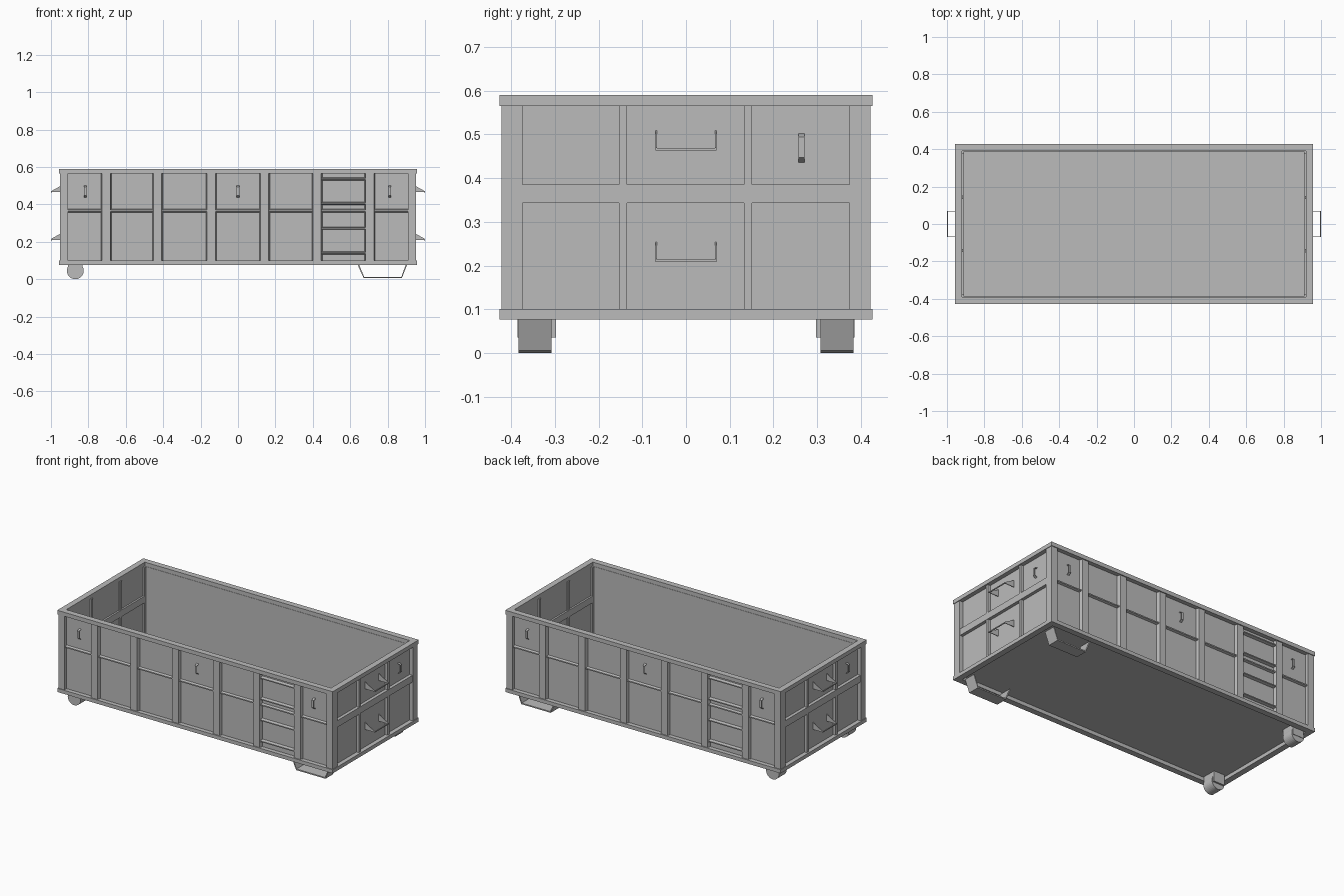
import bpy
import bmesh
import math
from mathutils import Vector

if "Cube" in bpy.data.objects:
    bpy.data.objects.remove(bpy.data.objects["Cube"], do_unlink=True)

GREY = (0.5, 0.5, 0.5, 1)
steel = bpy.data.materials.new("grey steel")
steel.use_nodes = True
steel.diffuse_color = GREY
steel.node_tree.nodes["Principled BSDF"].inputs["Base Color"].default_value = GREY


def add(name, bm, paired=False):
    """Make an object; paired parts get a copy turned half round the z axis."""
    bmesh.ops.recalc_face_normals(bm, faces=bm.faces)
    mesh = bpy.data.meshes.new(name)
    bm.to_mesh(mesh)
    bm.free()
    mesh.materials.append(steel)
    for i in range(2 if paired else 1):
        ob = bpy.data.objects.new(name, mesh)
        ob.rotation_euler.z = math.pi * i
        bpy.context.collection.objects.link(ob)
    return mesh


def box(name, x, y, z, paired=False):
    bm = bmesh.new()
    bmesh.ops.create_cube(bm, size=1)
    for v in bm.verts:
        v.co = [lo + (c + 0.5) * (hi - lo) for c, (lo, hi) in zip(v.co, (x, y, z))]
    add(name, bm, paired)


def prism(name, profile, to_xyz, a, b, paired=False):
    """Extrude a closed profile from a to b; to_xyz(u, v, w) places it."""
    bm = bmesh.new()
    ends = [[bm.verts.new(to_xyz(u, v, w)) for u, v in profile] for w in (a, b)]
    n = len(profile)
    bm.faces.new(ends[0])
    bm.faces.new(ends[1])
    for i in range(n):
        j = (i + 1) % n
        bm.faces.new((ends[0][i], ends[0][j], ends[1][j], ends[1][i]))
    add(name, bm, paired)


def strap(path, t):
    """Closed outline of a bent plate of thickness t along an open path."""
    pts = [Vector(p) for p in path]
    inner = []
    for i, p in enumerate(pts):
        d = (pts[min(i + 1, len(pts) - 1)] - pts[max(i - 1, 0)]).normalized()
        inner.append(p + Vector((-d.y, d.x)) * t)
    return [tuple(p) for p in pts + inner[::-1]]


def ring(name, outer, inner, z):
    """Rectangular frame made as one mesh with a hole."""
    bm = bmesh.new()
    signs = [(-1, -1), (1, -1), (1, 1), (-1, 1)]
    loops = [[bm.verts.new((sx * s[0], sy * s[1], h)) for sx, sy in signs]
             for s, h in ((outer, z[0]), (outer, z[1]), (inner, z[1]), (inner, z[0]))]
    for k in range(4):
        a, b = loops[k], loops[(k + 1) % 4]
        for i in range(4):
            j = (i + 1) % 4
            bm.faces.new((a[i], a[j], b[j], b[i]))
    add(name, bm)


# Tub: rails, sheet walls and raised floor
LOW, HIGH = 0.1, 0.565
ring("top_rail", (0.957, 0.427), (0.92, 0.39), (HIGH, 0.59))
ring("bottom_rail", (0.957, 0.427), (0.92, 0.39), (0.077, LOW))
ring("sheet_walls", (0.93, 0.4), (0.922, 0.388), (LOW, HIGH))
box("floor", (-0.93, 0.93), (-0.4, 0.4), (LOW, 0.108))

# Corner posts
for y in (-1, 1):
    box("corner_post", (0.91, 0.953), sorted((y * 0.374, y * 0.422)), (LOW, HIGH), True)

# Long sides: tapered posts, mid rails, ladder rungs
posts = [-0.705, -0.43, -0.143, 0.142, 0.423, 0.705]
for x in posts:
    section = [(x - 0.029, -0.398), (x - 0.022, -0.42), (x + 0.022, -0.42), (x + 0.029, -0.398)]
    prism("side_post", section, lambda u, v, w: (u, v, w), LOW, HIGH, True)


def bar(name, x0, x1, z, half, out):
    section = [(-0.398, z - half), (out, z - half * 0.4), (out, z + half * 0.4), (-0.398, z + half)]
    prism(name, section, lambda u, v, w: (w, u, v), x0, x1, True)


edges = [-0.92] + posts + [0.92]
for x0, x1 in zip(edges, edges[1:]):
    bar("side_mid_rail", x0, x1, 0.366, 0.009, -0.414)
for i in range(4):
    bar("ladder_rung", 0.44, 0.69, 0.14 + 0.132 * i, 0.008, -0.419)

# Ends: posts and mid rail that also show on the inside
for y in (-0.144, 0.142):
    box("end_post", (0.913, 0.947), (y - 0.009, y + 0.009), (LOW, HIGH), True)
box("end_mid_rail", (0.911, 0.95), (-0.375, 0.375), (0.343, 0.385), True)

# End steps: two gussets and a bar
for z in (0.21, 0.465):
    for y in (-0.068, 0.068):
        prism("step_gusset", [(0.928, z), (1, z), (1, z + 0.005), (0.928, z + 0.045)],
              lambda u, v, w: (u, w, v), y - 0.002, y + 0.002, True)
    box("step_bar", (0.995, 1), (-0.07, 0.07), (z - 0.002, z + 0.004), True)

# Tarp hooks on sides and ends
hook = strap([(0, 0.502), (0.02, 0.494), (0.02, 0.447), (0.004, 0.436)], -0.004)
for x in (-0.817, 0, 0.812):
    prism("side_hook", hook, lambda u, v, w: (w, -0.399 - u, v), x - 0.007, x + 0.007, True)
prism("end_hook", hook, lambda u, v, w: (0.929 + u, w, v), 0.257, 0.271, True)

# Skids under one end, wheels with housings under the other
skid = strap([(0.638, 0.08), (0.672, 0.005), (0.876, 0.005), (0.906, 0.08)], 0.008)
wheel = [(-0.87 + 0.045 * math.cos(math.tau * i / 32), 0.045 + 0.045 * math.sin(math.tau * i / 32))
         for i in range(32)]
for s in (-1, 1):
    prism("skid", skid, lambda u, v, w: (u, w, v), s * 0.308, s * 0.383)
    prism("wheel", wheel, lambda u, v, w: (u, w, v), s * 0.308, s * 0.383)
    box("wheel_housing", (-0.908, -0.832), sorted((s * 0.297, s * 0.386)), (0.035, 0.1))
